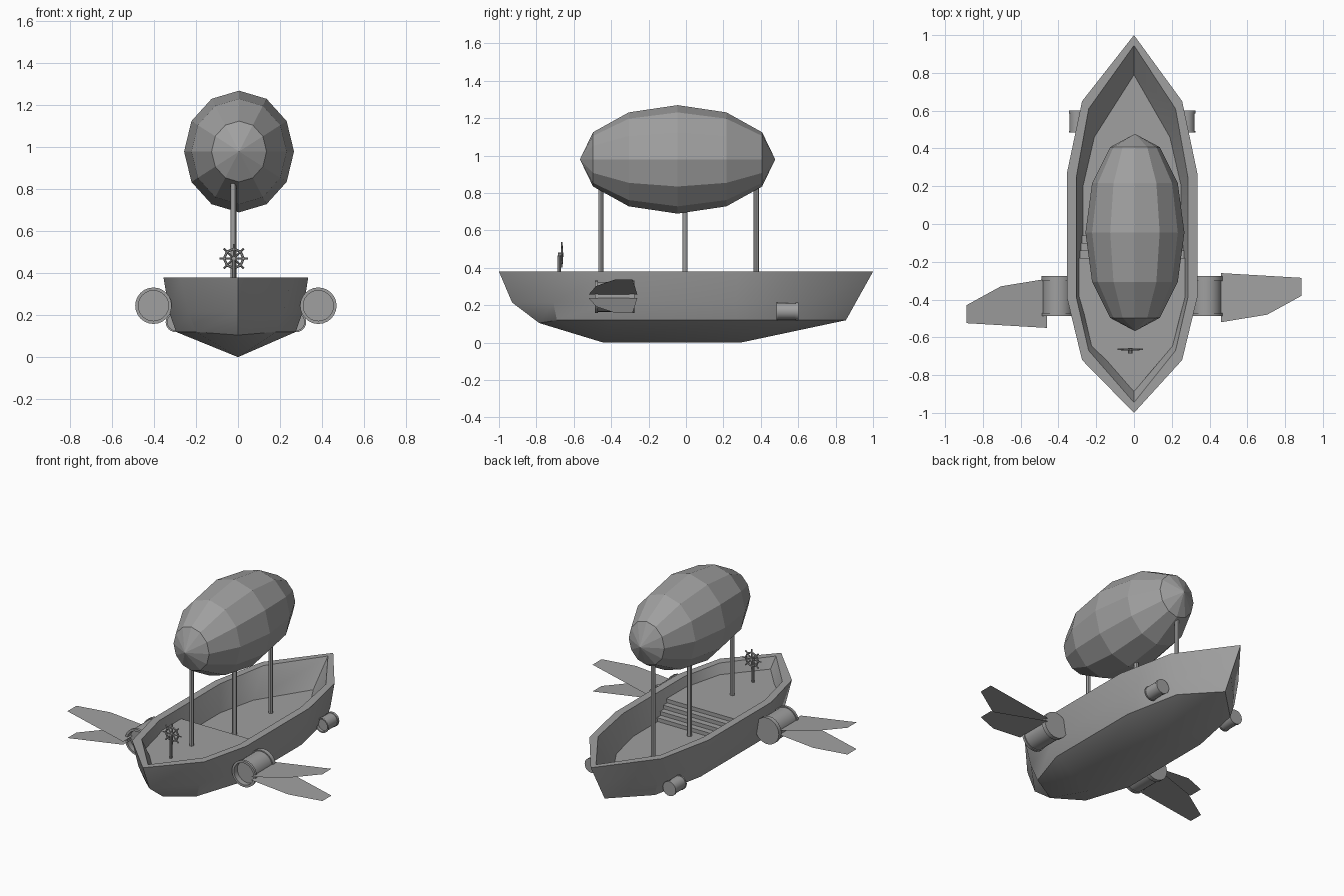
import bpy, bmesh, math
from mathutils import Matrix, Vector

if "Cube" in bpy.data.objects:
    bpy.data.objects.remove(bpy.data.objects["Cube"])

grey = bpy.data.materials.new("plain_grey")
grey.use_nodes = True
colour = (0.35, 0.35, 0.35, 1)
grey.diffuse_color = colour
grey.node_tree.nodes["Principled BSDF"].inputs["Base Color"].default_value = colour


def finish(name, bm, smooth=False, recalc=True):
    if recalc:
        bmesh.ops.recalc_face_normals(bm, faces=bm.faces)
    mesh = bpy.data.meshes.new(name)
    bm.to_mesh(mesh)
    bm.free()
    mesh.materials.append(grey)
    obj = bpy.data.objects.new(name, mesh)
    bpy.context.collection.objects.link(obj)
    if smooth:
        bpy.ops.object.select_all(action='DESELECT')
        obj.select_set(True)
        bpy.context.view_layer.objects.active = obj
        bpy.ops.object.shade_smooth_by_angle(angle=math.radians(30))
    return obj


def cylinder(bm, radius, a, b, segments=12):
    a, b = Vector(a), Vector(b)
    turn = (b - a).to_track_quat('Z', 'Y').to_matrix().to_4x4()
    bmesh.ops.create_cone(bm, cap_ends=True, segments=segments, radius1=radius, radius2=radius,
                          depth=(b - a).length, matrix=Matrix.Translation((a + b) / 2) @ turn)


SHIFT = -0.01  # the hull sides sit slightly off centre


def ring(half, z, bow_z=None):
    """Closed outline from bow to stern, mirrored to the other side."""
    pts = [Vector((x + SHIFT if x else 0, y, z)) for x, y in half]
    if bow_z is not None:
        pts[0].z = bow_z
    back = [Vector((SHIFT - x, y, z)) for x, y in half[-2:0:-1]]
    return pts + back


# Hull: keel, chine, side, rim, inner rim and hold floor
inner = [(0, -.945), (.23, -.67), (.295, -.39), (.295, .25), (.23, .61), (0, .945)]
floor = [(0, -.80), (.19, -.61), (.26, -.37), (.26, .2), (.2, .46), (0, .79)]
rings = [
    ring([(0, -.44)] * 3 + [(0, .29)] * 3, 0),
    ring([(0, -.785), (.19, -.69), (.285, -.4), (.285, .27), (.21, .64), (0, .855)], .12, .105),
    ring([(0, -.93), (.225, -.71), (.318, -.4), (.318, .27), (.235, .65), (0, .908)], .215),
    ring([(0, -1), (.265, -.72), (.345, -.39), (.345, .27), (.265, .65), (0, 1)], .38),
    ring(inner, .38),
    ring(floor, .215),
]
for v in rings[0]:
    v.x = 0
bm = bmesh.new()
loops = [[bm.verts.new(p) for p in r] for r in rings]
for low, high in zip(loops, loops[1:]):
    for i in range(len(low)):
        j = (i + 1) % len(low)
        bm.faces.new((low[i], low[j], high[j], high[i]))
bm.faces.new(loops[-1])
bmesh.ops.remove_doubles(bm, verts=bm.verts, dist=0.0005)
finish("hull", bm, smooth=True)

# Raised front deck, with steps down to the hold
DECK_Z, EDGE_Y, STEPS = .315, -.18, 4
half = [(a[0] * .6 + b[0] * .4, a[1] * .6 + b[1] * .4) for a, b in zip(inner[:3], floor[:3])]
half.append((half[-1][0], EDGE_Y))
outline = ring(half + [(0, EDGE_Y)], DECK_Z)
bm = bmesh.new()
top = bm.faces.new([bm.verts.new(p) for p in outline])
sides = bmesh.ops.extrude_face_region(bm, geom=[top])["geom"]
bmesh.ops.translate(bm, vec=(0, 0, -.1),
                    verts=[g for g in sides if isinstance(g, bmesh.types.BMVert)])
finish("front_deck", bm)

rise = (DECK_Z - .215) / STEPS
bm = bmesh.new()
for k in range(1, STEPS):
    height, depth = rise * (STEPS - k), .04 * k
    size = Matrix.Diagonal((.55, depth, height, 1))
    place = Matrix.Translation((SHIFT, EDGE_Y + depth / 2, .215 + height / 2))
    bmesh.ops.create_cube(bm, size=1, matrix=place @ size)
finish("deck_steps", bm)

# Balloon
bm = bmesh.new()
bmesh.ops.create_uvsphere(bm, u_segments=12, v_segments=6, radius=1)
bm.transform(Matrix.Translation((.005, -.045, .98)) @ Matrix.Diagonal((.262, .522, .29, 1))
             @ Matrix.Rotation(math.pi / 2, 4, 'X'))
finish("balloon", bm)

# Balloon posts
for name, y, base, tip in (("front", -.455, .3, .88), ("middle", -.005, .21, .72),
                           ("rear", .375, .21, .88)):
    bm = bmesh.new()
    cylinder(bm, .014, (-.022, y, base), (-.022, y, tip))
    finish(name + "_post", bm, smooth=True)

# Steering wheel and stand
hub = Vector((-.02, -.664, .47))
bm = bmesh.new()
cylinder(bm, .009, (hub.x, -.677, .31), (hub.x, -.677, .465), 8)
cylinder(bm, .011, (hub.x, -.685, hub.z), (hub.x, -.656, hub.z), 8)
finish("wheel_stand", bm, smooth=True)

bm = bmesh.new()
for i in range(8):
    a = i * math.pi / 4
    out = Vector((math.cos(a), 0, math.sin(a)))
    cylinder(bm, .0045, hub, hub + out * .068, 6)
    nxt = Vector((math.cos(a + math.pi / 4), 0, math.sin(a + math.pi / 4)))
    cylinder(bm, .006, hub + out * .046, hub + nxt * .046, 6)
finish("steering_wheel", bm)


# Engine pods: lathed barrel with a hollow mouth and a rear collar
def engine(name, centre, scale):
    profile = [(0, -.07), (.072, -.07), (.072, -.106), (.087, -.106), (.087, -.09),
               (.08, -.09), (.08, .078), (.087, .078), (.087, .106), (0, .106)]
    bm = bmesh.new()
    verts = [bm.verts.new((r, y, 0)) for r, y in profile]
    edges = [bm.edges.new(pair) for pair in zip(verts, verts[1:])]
    bmesh.ops.spin(bm, geom=verts + edges, cent=(0, 0, 0), axis=(0, 1, 0),
                   angle=math.tau, steps=24)
    bmesh.ops.remove_doubles(bm, verts=bm.verts, dist=0.0005)
    bm.transform(Matrix.Translation(centre) @ Matrix.Scale(scale, 4))
    finish(name, bm, smooth=True)


for side, s in (("left", 1), ("right", -1)):
    engine(side + "_front_engine", (SHIFT + s * .393, -.381, .245), 1)
    engine(side + "_rear_engine", (SHIFT + s * .287, .542, .167), .55)

# Thin paired fins, turned half round for the other side
fin = [(.46, -.26), (.887, -.285), (.887, -.38), (.705, -.48), (.46, -.52)]
for side, s in (("left", 1), ("right", -1)):
    for level, up in (("upper", 1), ("lower", -1)):
        bm = bmesh.new()
        pts = [(s * x, -.405 + s * (y + .405), .248 + up * (.01 + (x - .46) * .185))
               for x, y in fin]
        face = bm.faces.new([bm.verts.new(p) for p in pts])
        face.normal_update()
        if face.normal.z * up < 0:
            face.normal_flip()
        finish(side + "_" + level + "_fin", bm, recalc=False)
